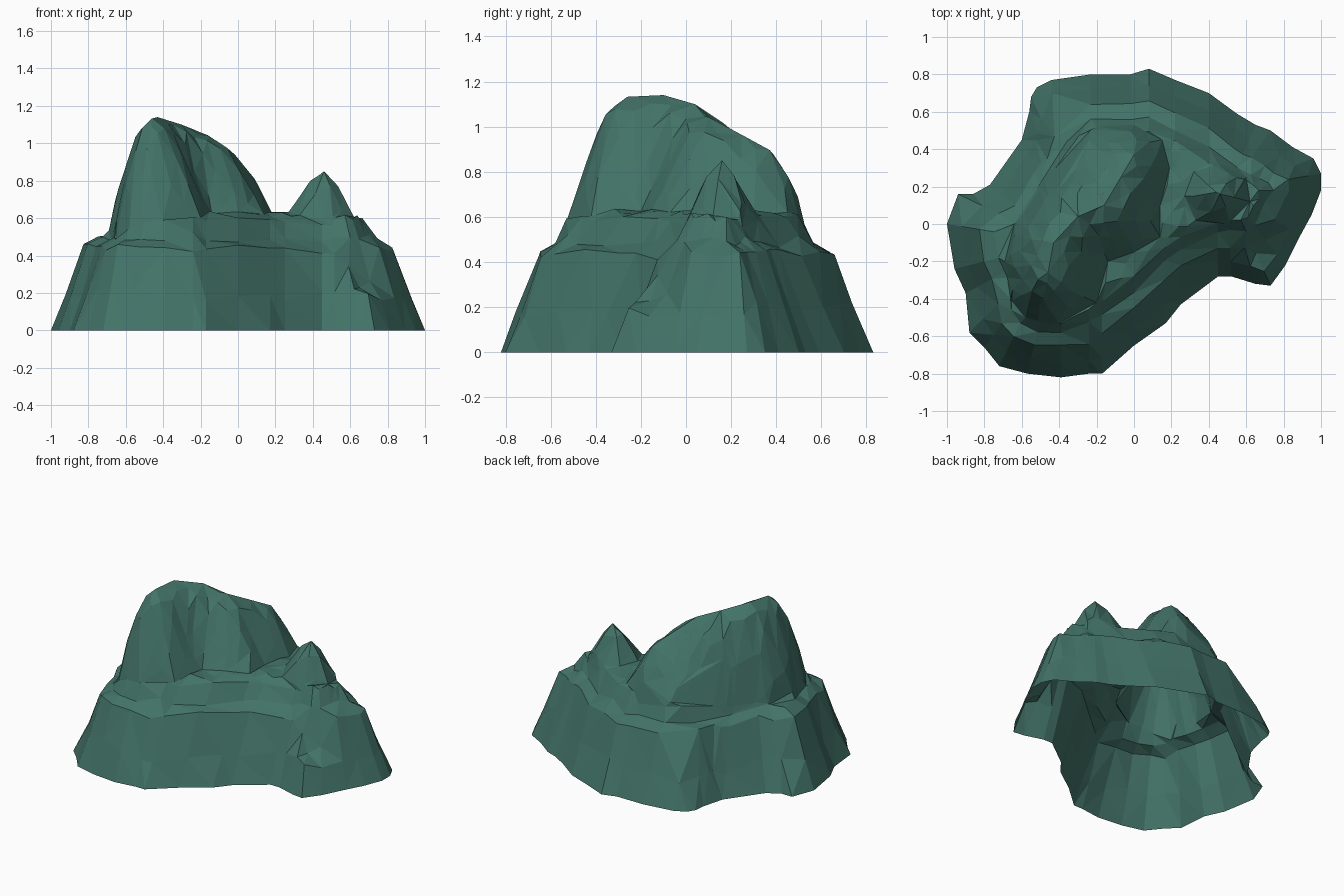
import bpy, random
from mathutils import Vector
from mathutils.geometry import delaunay_2d_cdt, intersect_point_line

if "Cube" in bpy.data.objects:
    bpy.data.objects.remove(bpy.data.objects["Cube"])

random.seed(4)

# Footprint, upper massif foot and small peak foot, seen from above
BASE = [(1, .27), (1, .18), (.95, .05), (.89, -.06), (.81, -.22), (.73, -.33), (.65, -.32),
        (.52, -.28), (.45, -.28), (.25, -.43), (.17, -.53), (0, -.65), (-.17, -.8), (-.24, -.8),
        (-.39, -.82), (-.57, -.8), (-.72, -.76), (-.8, -.66), (-.88, -.58), (-.9, -.37),
        (-.96, -.24), (-1, 0), (-.94, .16), (-.86, .16), (-.77, .21), (-.6, .45), (-.56, .6),
        (-.55, .68), (-.52, .73), (-.44, .77), (-.23, .8), (-.02, .8), (.08, .83), (.22, .77),
        (.4, .7), (.55, .59), (.65, .53), (.73, .5), (.85, .41), (.96, .35)]
MAIN = [(-.2, -.42), (-.14, -.2), (0, -.15), (.14, -.07), (.14, .1), (.19, .3), (.15, .45),
        (0, .53), (-.2, .52), (-.36, .44), (-.5, .22), (-.64, 0), (-.69, -.2), (-.66, -.4),
        (-.58, -.5), (-.4, -.53)]
SMALL = [(.27, .15), (.33, .02), (.5, 0), (.62, .12), (.6, .25), (.45, .32), (.32, .28)]
# Ridge lines with heights
MAIN_RIDGE = [(-.46, -.26, 1.13), (-.43, -.1, 1.14), (-.3, .04, 1.1), (-.16, .1, 1.03),
              (-.07, .25, .95), (0, .37, .89)]
SMALL_RIDGE = [(.44, .17, .83), (.46, .16, .84)]
# Slope profiles: inset from the footprint to height, and foot-to-ridge fraction to height
TERRACES = [(0, 0), (.07, .18), (.16, .44), (.24, .48), (.295, .6), (.38, .63), (.7, .61)]
SLOPE = [(0, 0), (.33, .45), (.45, .65), (.65, .88), (1, 1)]


def lookup(table, x):
    for (x0, y0), (x1, y1) in zip(table, table[1:]):
        if x <= x1:
            return y0 + (y1 - y0) * (x - x0) / (x1 - x0)
    return table[-1][1]


def nearest(p, line, closed):
    """Distance to a polyline and the height there."""
    best = (9, 0)
    pts = line + line[:1] if closed else line
    for a, b in zip(pts, pts[1:]):
        va, vb = Vector(a[:2]), Vector(b[:2])
        q, t = intersect_point_line(p, va, vb)
        t = min(1, max(0, t))
        d = (p - va.lerp(vb, t)).length
        if d < best[0]:
            best = (d, a[2] + (b[2] - a[2]) * t if len(a) > 2 else 0)
    return best


def inside(p, poly):
    hit = False
    for (x0, y0), (x1, y1) in zip(poly, poly[1:] + poly[:1]):
        if (y0 > p.y) != (y1 > p.y) and p.x < (x1 - x0) * (p.y - y0) / (y1 - y0) + x0:
            hit = not hit
    return hit


def height(p):
    d = nearest(p, BASE, True)[0]
    if d < 1e-4:
        return 0
    z = lookup(TERRACES, d)
    z *= 1 + .1 * max(0, -p.x - .4) * min(1, d / .2)
    # low buttress at the front right corner
    if p.x > .4:
        s = (p - Vector((.47, -.24))).dot(Vector((-.53, .85)))
        z = min(z, .23 + 3.2 * max(0, s))
    for foot, ridge in ((MAIN, MAIN_RIDGE), (SMALL, SMALL_RIDGE)):
        if inside(p, foot):
            e = nearest(p, foot, True)[0]
            r, top = nearest(p, ridge, False)
            z = max(z, z + (top - z) * lookup(SLOPE, e / (e + r + 1e-6)))
    return z


points, edges = [], []


def add_line(line, closed):
    start = len(points)
    points.extend(Vector(q[:2]) for q in line)
    n = len(line)
    edges.extend((start + i, start + (i + 1) % n) for i in range(n if closed else n - 1))


def inset_loop(target):
    """March each footprint point inward until it is far enough from the rim."""
    loop = []
    goal = target
    for q in BASE:
        p = Vector(q)
        t = min(1, max(0, (p.x + .4) / .9))
        c = Vector((-.4, -.1)).lerp(Vector((.5, .18)), t)
        goal = target + random.uniform(-.012, .012)
        for k in range(101):
            r = p.lerp(c, k / 100)
            if nearest(r, BASE, True)[0] >= goal:
                break
        if not loop or (r - loop[-1]).length > .035:
            loop.append(r)
    return loop


# Feature lines: footprint, ledge edges, massif feet, ridges
add_line(BASE, True)
for target in (.07, .16, .24, .295):
    add_line(inset_loop(target), True)
add_line(MAIN, True)
add_line(SMALL, True)
add_line(MAIN_RIDGE, False)
add_line(SMALL_RIDGE, False)

# Loose points filling the upper slopes
step = .075
for i in range(-13, 14):
    for j in range(-11, 12):
        p = Vector(((i + .5 * (j % 2)) * step + random.uniform(-.02, .02),
                    j * step + random.uniform(-.02, .02)))
        if inside(p, BASE) and nearest(p, BASE, True)[0] > .31:
            if all((p - q).length > .04 for q in points):
                points.append(p)

verts, _, faces, *_ = delaunay_2d_cdt(points, edges, [list(range(len(BASE)))], 1, 1e-4)
coords = []
for v in verts:
    z = height(v)
    if z > .05:
        z += random.uniform(-.014, .014) * (1 if z < 1.05 else .3)
    coords.append((v.x, v.y, z))

# Rock shell, open underneath
mesh = bpy.data.meshes.new("mountain_rock")
mesh.from_pydata(coords, [], [list(f) for f in faces])
mesh.validate()
rock = bpy.data.objects.new("mountain_rock", mesh)
bpy.context.collection.objects.link(rock)

mat = bpy.data.materials.new("dark teal stone")
mat.diffuse_color = (.055, .17, .137, 1)
mat.use_nodes = True
mat.node_tree.nodes["Principled BSDF"].inputs["Base Color"].default_value = mat.diffuse_color
mesh.materials.append(mat)
